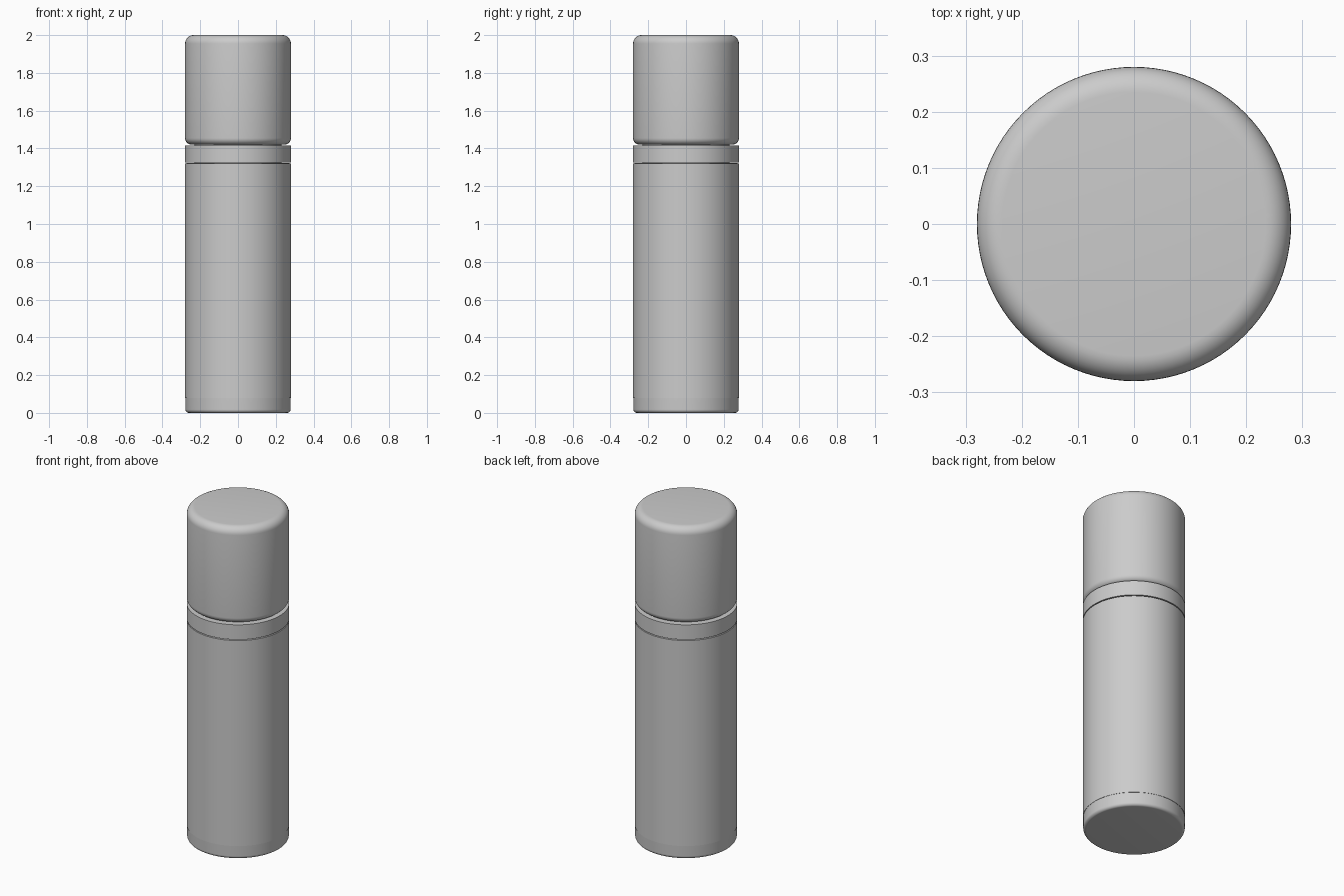
import bpy, bmesh, math

cube = bpy.data.objects.get("Cube")
if cube:
    bpy.data.objects.remove(cube)

grey = bpy.data.materials.new("light grey")
grey.use_nodes = True
grey.diffuse_color = (0.6, 0.6, 0.6, 1)
grey.node_tree.nodes["Principled BSDF"].inputs["Base Color"].default_value = (0.6, 0.6, 0.6, 1)


def rounded_cylinder(name, radius, low, high, low_round=0, high_round=0, sides=96):
    """Upright cylinder with separately rounded bottom and top rims."""
    bm = bmesh.new()
    bmesh.ops.create_cone(bm, cap_ends=True, segments=sides, radius1=radius,
                          radius2=radius, depth=high - low)
    bmesh.ops.translate(bm, verts=bm.verts, vec=(0, 0, (low + high) / 2))
    for end, size in ((low, low_round), (high, high_round)):
        if size:
            rim = [e for e in bm.edges
                   if all(abs(v.co.z - end) < 1e-4 for v in e.verts)]
            bmesh.ops.bevel(bm, geom=rim, offset=size, segments=8,
                            profile=0.5, affect='EDGES')
    mesh = bpy.data.meshes.new(name)
    bm.to_mesh(mesh)
    bm.free()
    mesh.materials.append(grey)
    obj = bpy.data.objects.new(name, mesh)
    bpy.context.collection.objects.link(obj)
    bpy.ops.object.select_all(action='DESELECT')
    obj.select_set(True)
    bpy.context.view_layer.objects.active = obj
    bpy.ops.object.shade_smooth_by_angle(angle=math.radians(30))
    return obj


# Main container, with a softly rounded foot and shoulder
rounded_cylinder("body", 0.278, 0, 1.323, 0.018, 0.01)

# Thin sleeve wrapped around the container
rounded_cylinder("sleeve", 0.28, 0.08, 1.32)

# Sharp-edged collar under the cap
rounded_cylinder("collar", 0.28, 1.326, 1.415)

# Hidden neck joining container, collar and cap
rounded_cylinder("neck", 0.23, 1.30, 1.45)

# Cap with generous rounding at both rims
rounded_cylinder("cap", 0.28, 1.42, 2.0, 0.035, 0.045)
